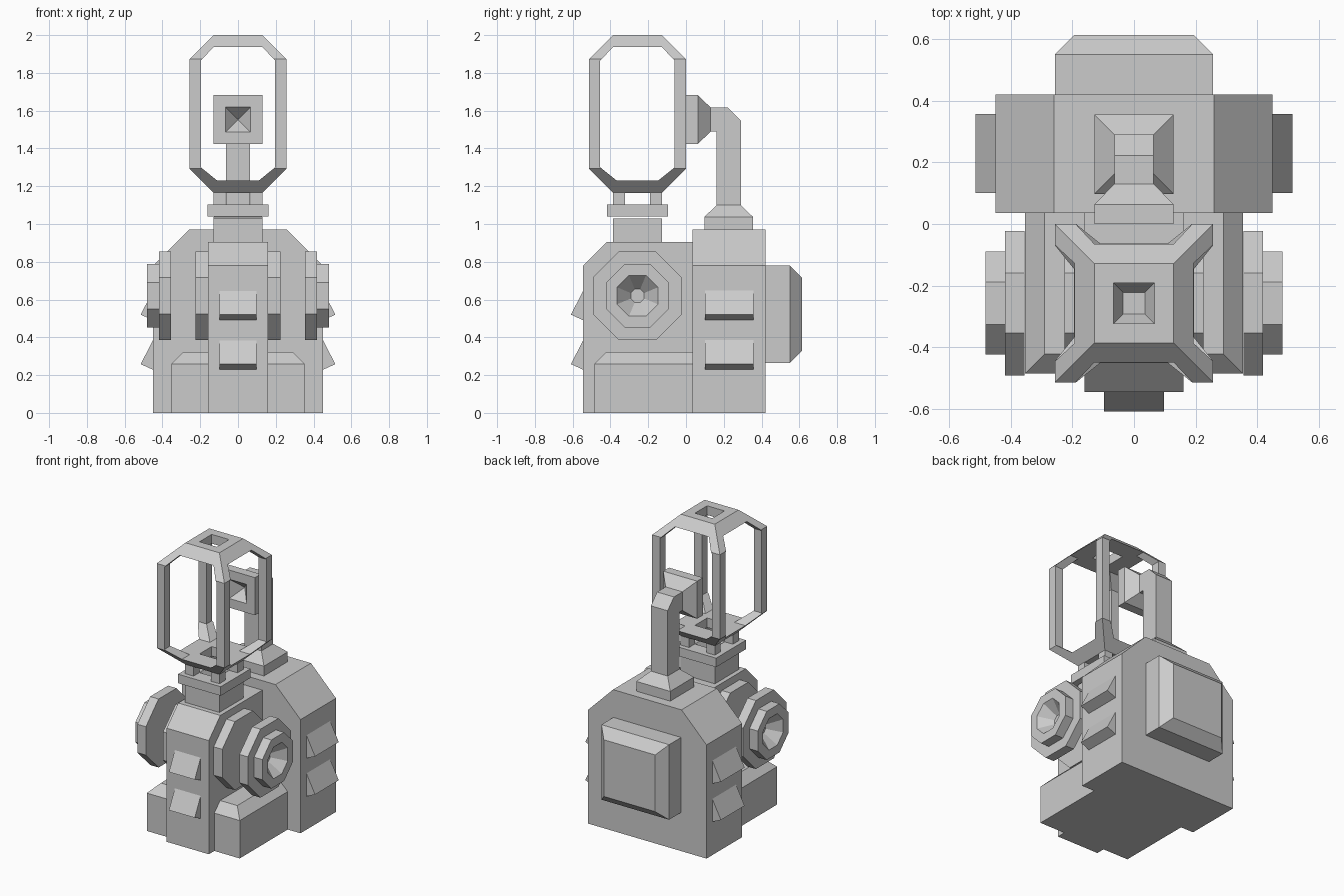
import bpy, bmesh, math
from mathutils import Vector

cube = bpy.data.objects.get("Cube")
if cube:
    bpy.data.objects.remove(cube, do_unlink=True)

grey = bpy.data.materials.new("plain_grey")
grey.use_nodes = True
grey.diffuse_color = (0.6, 0.6, 0.6, 1)
grey.node_tree.nodes["Principled BSDF"].inputs["Base Color"].default_value = (0.6, 0.6, 0.6, 1)


def place(axis, u, v, w):
    return Vector({"x": (w, u, v), "y": (u, w, v), "z": (u, v, w)}[axis])


def loft(name, axis, rings):
    """Skin a list of (position along axis, outline) and cap both ends."""
    bm = bmesh.new()
    loops = [[bm.verts.new(place(axis, u, v, w)) for u, v in pts] for w, pts in rings]
    for a, b in zip(loops, loops[1:]):
        n = len(a)
        for i in range(n):
            j = (i + 1) % n
            bm.faces.new((a[i], a[j], b[j], b[i]))
    bm.faces.new(loops[0])
    bm.faces.new(loops[-1])
    bmesh.ops.recalc_face_normals(bm, faces=bm.faces)
    mesh = bpy.data.meshes.new(name)
    bm.to_mesh(mesh)
    bm.free()
    mesh.materials.append(grey)
    ob = bpy.data.objects.new(name, mesh)
    bpy.context.scene.collection.objects.link(ob)
    return ob


def prism(name, axis, pts, a, b):
    return loft(name, axis, [(a, pts), (b, pts)])


def rect(u0, u1, v0, v1):
    return [(u0, v0), (u1, v0), (u1, v1), (u0, v1)]


def square(u, v, h):
    return rect(u - h, u + h, v - h, v + h)


def octagon(u, v, apothem):
    r = apothem / math.cos(math.pi / 8)
    return [(u + r * math.cos(math.pi * (k + 0.5) / 4),
             v + r * math.sin(math.pi * (k + 0.5) / 4)) for k in range(8)]


def cut(ob, cutter):
    mod = ob.modifiers.new("cut", "BOOLEAN")
    mod.operation, mod.solver, mod.object = "DIFFERENCE", "EXACT", cutter
    bpy.context.view_layer.update()
    deps = bpy.context.evaluated_depsgraph_get()
    mesh = bpy.data.meshes.new_from_object(ob.evaluated_get(deps))
    ob.modifiers.clear()
    ob.data = mesh
    bpy.data.objects.remove(cutter, do_unlink=True)


CY = -0.257   # centre line of the cage, neck and wheels
PY = 0.226    # centre line of the post

# Main housing blocks
prism("rear_housing", "y", [(-.45, 0), (.45, 0), (.45, .78), (.26, .97), (-.26, .97), (-.45, .78)], .035, .42)
prism("front_housing", "x", [(-.545, 0), (.1, 0), (.1, .905), (-.42, .905), (-.545, .78)], -.16, .16)
loft("side_plinth", "z", [(0, rect(-.353, .353, -.485, .1)), (.26, rect(-.353, .353, -.485, .1)),
                          (.322, rect(-.29, .29, -.422, .1))])
loft("back_pack", "y", [(.4, rect(-.257, .257, .265, .78)), (.55, rect(-.257, .257, .265, .78)),
                        (.613, rect(-.195, .195, .328, .717))])

# Louvres on the front and both sides
for label, z in (("upper", .65), ("lower", .388)):
    wedge = [(0, z), (.066, z - .13), (0, z - .16)]
    prism(label + "_front_louvre", "x", [(-.543 - d, h) for d, h in wedge], -.098, .098)
    for side, s in (("left", 1), ("right", -1)):
        prism(f"{label}_{side}_louvre", "y", [(s * (.449 + d), h) for d, h in wedge], .1, .357)

# Octagonal wheels with a funnel hub
WZ = .62
for side, s in (("left", 1), ("right", -1)):
    prism(side + "_inner_wheel", "x", octagon(CY, WZ, .235), s * .15, s * .225)
    loft(side + "_outer_wheel", "x", [
        (s * .355, octagon(CY, WZ, .235)), (s * .419, octagon(CY, WZ, .235)),
        (s * .419, octagon(CY, WZ, .167)), (s * .482, octagon(CY, WZ, .167)),
        (s * .482, octagon(CY, WZ, .108)), (s * .4, octagon(CY, WZ, .035))])

# Neck and collar with a sunken funnel
prism("neck", "z", square(0, CY, .13), .89, 1.03)
loft("collar", "z", [(1.04, square(0, CY, .162)), (1.102, square(0, CY, .162)),
                     (1.102, square(0, CY, .066)), (1.045, square(0, CY, .035))])
for x in (-1, 1):
    for y in (-1, 1):
        prism(("left" if x > 0 else "right") + ("_rear" if y > 0 else "_front") + "_cage_foot",
              "z", square(x * .098, CY + y * .098, .032), 1.1, 1.17)

# Open cage: a chamfered block with a window cut along each axis
cage = loft("cage", "z", [(1.165, square(0, CY, .129)), (1.293, square(0, CY, .257)),
                          (1.873, square(0, CY, .257)), (2.0, square(0, CY, .129))])


def window(c):
    return [(c - .11, 1.23), (c + .11, 1.23), (c + .197, 1.3), (c + .197, 1.865),
            (c + .129, 1.937), (c - .129, 1.937), (c - .197, 1.865), (c - .197, 1.3)]


for axis, pts in (("x", window(CY)), ("y", window(0)), ("z", square(0, CY, .066))):
    cutter = prism("window_cutter", axis, pts, -1, 3)
    cutter.hide_render = True
    cut(cage, cutter)

# Post with a bent arm and a square horn
loft("post_base", "z", [(.95, square(0, PY, .129)), (1.037, square(0, PY, .129)),
                        (1.1, square(0, PY, .064))])
prism("post_arm", "x", [(.162, 1.09), (.29, 1.09), (.29, 1.548), (.222, 1.617),
                        (.125, 1.617), (.125, 1.49), (.162, 1.49)], -.064, .064)
HZ = 1.553
loft("horn", "y", [(.13, square(0, HZ, .064)), (.063, square(0, HZ, .129)), (0, square(0, HZ, .129)),
                   (0, square(0, HZ, .066)), (.07, square(0, HZ, .003))])
